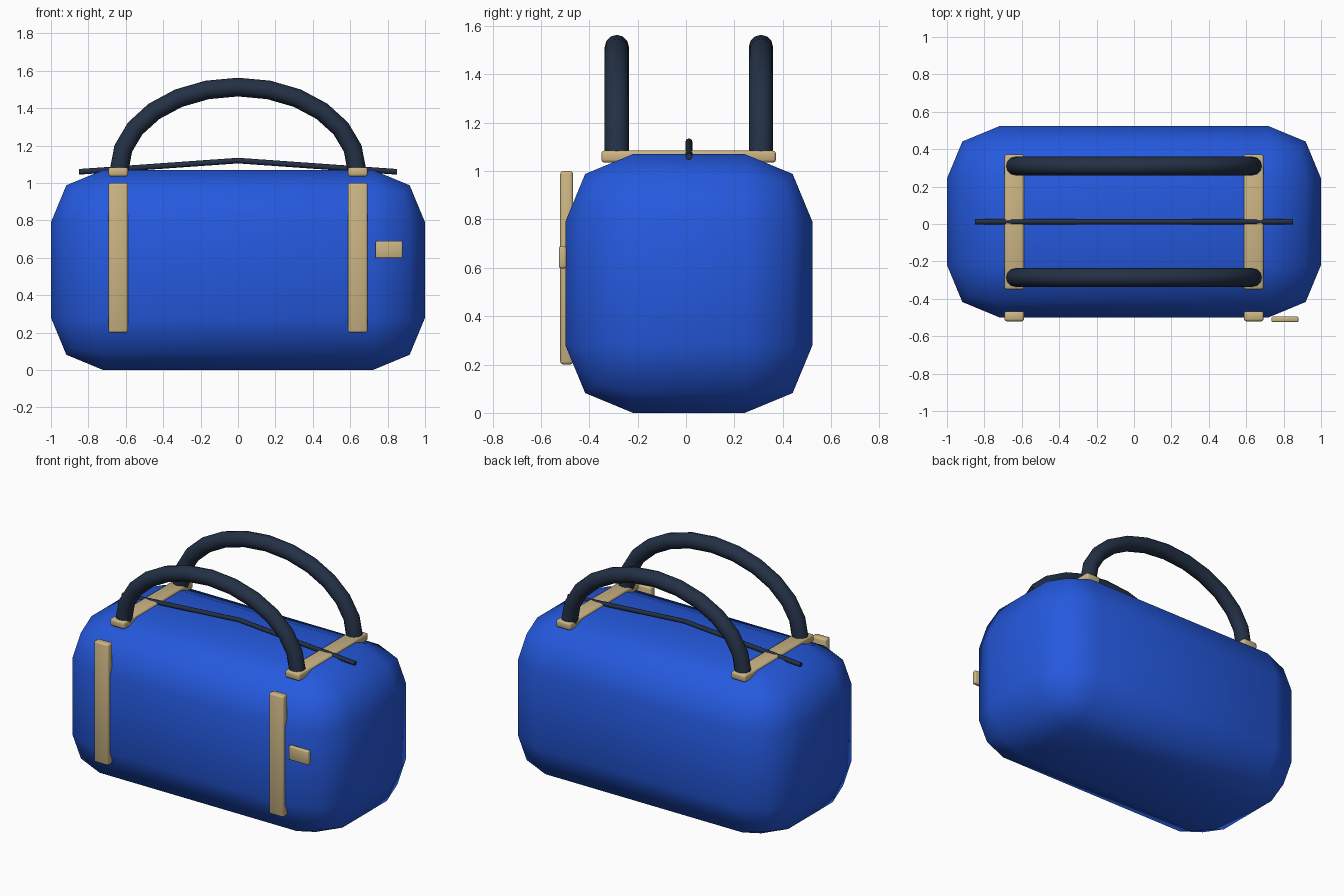
import bpy
import math

cube = bpy.data.objects.get("Cube")
if cube:
    bpy.data.objects.remove(cube, do_unlink=True)


def make_material(name, rgb):
    mat = bpy.data.materials.new(name)
    mat.use_nodes = True
    color = (*rgb, 1.0)
    mat.diffuse_color = color
    bsdf = mat.node_tree.nodes["Principled BSDF"]
    bsdf.inputs["Base Color"].default_value = color
    bsdf.inputs["Roughness"].default_value = 0.7
    return mat


blue = make_material("blue_fabric", (0.018, 0.1, 0.73))
tan = make_material("tan_leather", (0.6, 0.46, 0.23))
navy = make_material("navy_webbing", (0.017, 0.03, 0.06))


def rounded_box(name, low, high, bevel, segments, mat):
    """Box between two corners with bevelled edges and smooth shading."""
    center = [(a + b) / 2 for a, b in zip(low, high)]
    bpy.ops.mesh.primitive_cube_add(size=1, location=center)
    obj = bpy.context.object
    obj.name = name
    obj.scale = [b - a for a, b in zip(low, high)]
    bpy.ops.object.transform_apply(location=False, rotation=False, scale=True)
    mod = obj.modifiers.new("Bevel", "BEVEL")
    mod.width = bevel
    mod.segments = segments
    obj.data.materials.append(mat)
    bpy.ops.object.shade_smooth()
    return obj


def tube(name, points, radius, resolution, mat):
    """Round capped tube along straight segments."""
    curve = bpy.data.curves.new(name, "CURVE")
    curve.dimensions = "3D"
    curve.bevel_depth = radius
    curve.bevel_resolution = resolution
    curve.use_fill_caps = True
    spline = curve.splines.new("POLY")
    spline.points.add(len(points) - 1)
    for point, co in zip(spline.points, points):
        point.co = (*co, 1)
    spline.use_smooth = True
    curve.materials.append(mat)
    obj = bpy.data.objects.new(name, curve)
    bpy.context.collection.objects.link(obj)
    return obj


MID_Y = 0.012      # depth centre of the bag
TOP = 1.07         # height of the bag body
STRAP_X = 0.64

# Padded body
rounded_box("bag_body", (-1, MID_Y - 0.511, 0), (1, MID_Y + 0.511, TOP), 0.28, 2, blue)

# Leather straps on the front and across the top
for side, sx in (("right", -1), ("left", 1)):
    x0, x1 = sx * STRAP_X - 0.053, sx * STRAP_X + 0.053
    rounded_box(side + "_front_strap", (x0, -0.52, 0.2), (x1, -0.467, 1.0), 0.012, 2, tan)
    rounded_box(side + "_top_strap", (x0, -0.35, 1.035), (x1, 0.372, 1.084), 0.012, 2, tan)

# Small tag on the front
rounded_box("front_tag", (0.735, -0.525, 0.598), (0.88, -0.495, 0.69), 0.008, 2, tan)

# Arched carry handles
for label, offset in (("front", -0.298), ("back", 0.298)):
    arch = []
    for i in range(13):
        a = math.pi * i / 12
        arch.append((-0.635 * math.cos(a), MID_Y + offset, TOP + 0.443 * math.sin(a)))
    tube(label + "_handle", arch, 0.05, 4, navy)

# Zip cord along the top
tube("zip_cord", [(-0.85, MID_Y, 1.06), (0, MID_Y, 1.12), (0.85, MID_Y, 1.06)], 0.015, 2, navy)
